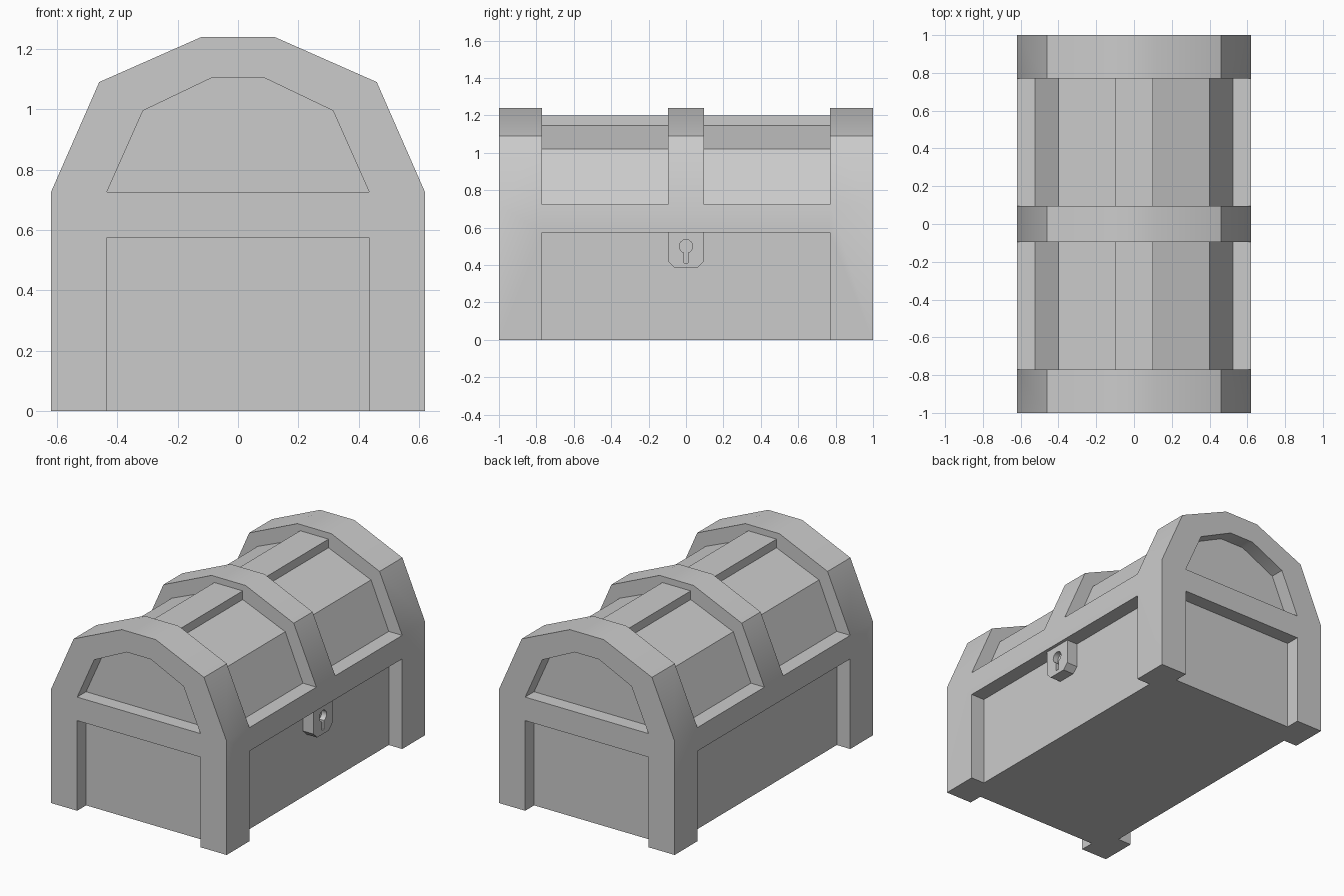
import bpy, bmesh, math
from mathutils import Vector

if "Cube" in bpy.data.objects:
    bpy.data.objects.remove(bpy.data.objects["Cube"])


def prism(bm, pts, a, b, axis='Y'):
    """Extrude a closed 2D outline between a and b along Y (x,z pts) or X (y,z pts)."""
    place = (lambda u, v: (u, a, v)) if axis == 'Y' else (lambda u, v: (a, u, v))
    face = bm.faces.new([bm.verts.new(place(u, v)) for u, v in pts])
    ext = bmesh.ops.extrude_face_region(bm, geom=[face])['geom']
    step = Vector((0, b - a, 0)) if axis == 'Y' else Vector((b - a, 0, 0))
    bmesh.ops.translate(bm, vec=step, verts=[g for g in ext if isinstance(g, bmesh.types.BMVert)])


def finish(name, bm):
    bmesh.ops.recalc_face_normals(bm, faces=bm.faces[:])
    me = bpy.data.meshes.new(name)
    bm.to_mesh(me)
    bm.free()
    ob = bpy.data.objects.new(name, me)
    bpy.context.collection.objects.link(ob)
    return ob


def mirrored(half):
    """Right half outline, bottom to top, mirrored into a full outline."""
    return half + [(-u, v) for u, v in reversed(half)]


def rect(w, z0, z1):
    return mirrored([(w, z0), (w, z1)])


def carve(ob, cutter):
    cutter.hide_render = True
    mod = ob.modifiers.new('carve', 'BOOLEAN')
    mod.operation, mod.solver, mod.object = 'DIFFERENCE', 'EXACT', cutter
    bpy.ops.object.select_all(action='DESELECT')
    bpy.context.view_layer.objects.active = ob
    ob.select_set(True)
    bpy.ops.object.modifier_apply(modifier=mod.name)
    bpy.data.objects.remove(cutter)
    bpy.ops.object.shade_smooth_by_angle(angle=math.radians(30))


W, SIDE, END = 0.62, 0.525, 0.91      # outer half width, recessed side and end planes

# Chest block with the full barrel-lid outline
bm = bmesh.new()
prism(bm, mirrored([(W, 0), (W, 0.725), (0.46, 1.09), (0.12, 1.24)]), -1, 1)
chest = finish('chest', bm)

# Recesses: end panels, end arches, side panels and lid bays between the bands
bm = bmesh.new()
arch = mirrored([(0.435, 0.725), (0.315, 0.995), (0.085, 1.105)])
lid = mirrored([(SIDE, 0.725), (0.40, 1.02), (0.10, 1.145), (0.10, 1.20)])
bay = [(0.8, 1.4), (0.8, 0.725)] + lid + [(-0.8, 0.725), (-0.8, 1.4)]
for s in (-1, 1):
    prism(bm, rect(0.435, -0.1, 0.575), s * END, s * 1.1)
    prism(bm, arch, s * END, s * 1.1)
    prism(bm, rect(0.77, -0.1, 0.575), s * SIDE, s * 0.8, 'X')
    prism(bm, bay, s * 0.095, s * 0.77)
carve(chest, finish('recess_cutter', bm))

# Lock plate with chamfered lower corners
bm = bmesh.new()
prism(bm, mirrored([(0.06, 0.385), (0.095, 0.42), (0.095, 0.577)]), SIDE - 0.002, 0.60, 'X')
lock = finish('lock_plate', bm)

# Keyhole: round top with a slot below
bm = bmesh.new()
a0 = math.asin(0.012 / 0.036)
arc = [-math.pi / 2 + a0 + (2 * math.pi - 2 * a0) * i / 14 for i in range(15)]
hole = [(0.036 * math.cos(a), 0.50 + 0.036 * math.sin(a)) for a in arc]
prism(bm, hole + [(-0.012, 0.41), (0.012, 0.41)], 0.565, 0.65, 'X')
carve(lock, finish('keyhole_cutter', bm))
